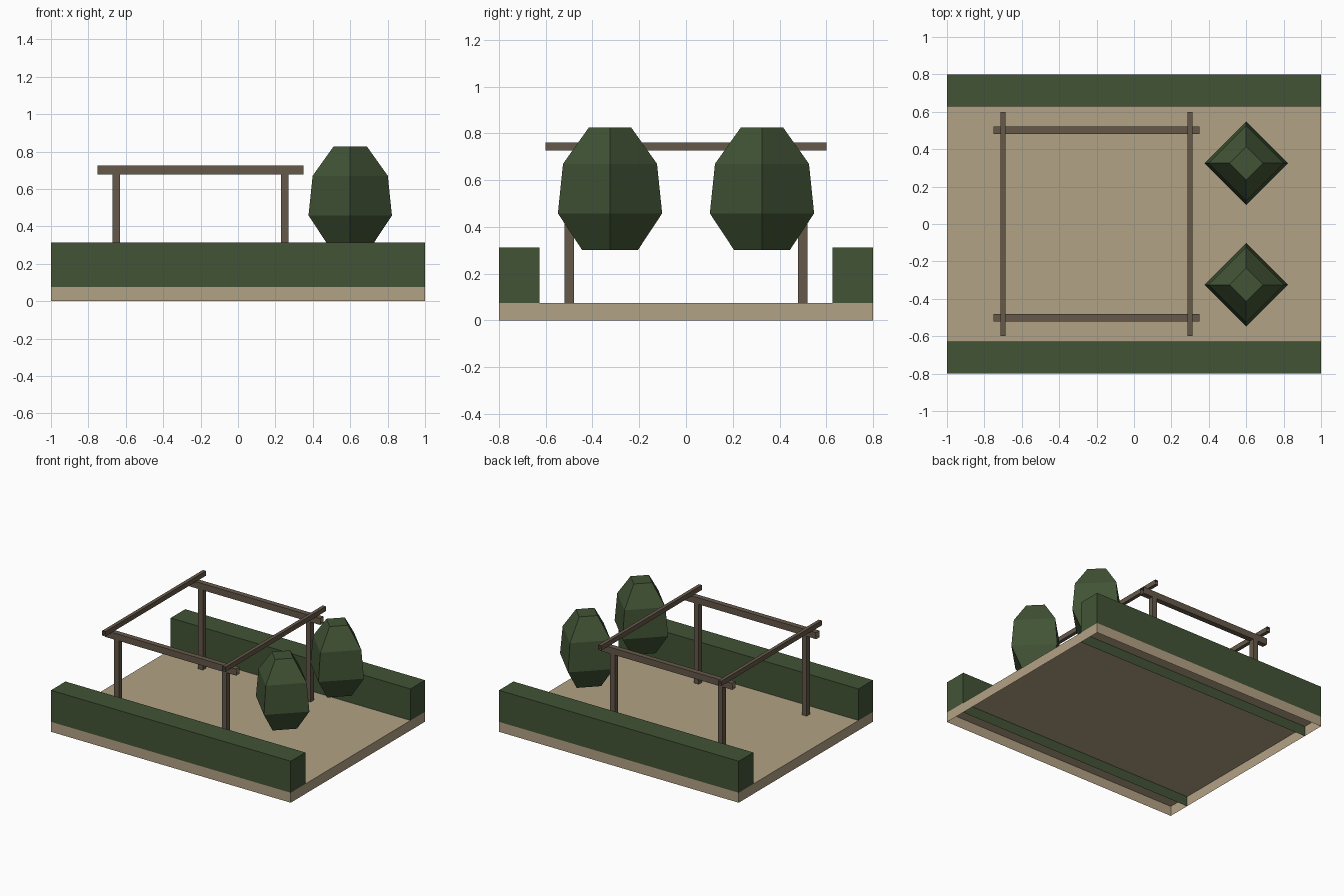
import bpy
import bmesh
from math import pi, cos, sin
from mathutils import Vector

cube = bpy.data.objects.get("Cube")
if cube:
    bpy.data.objects.remove(cube, do_unlink=True)


def material(name, rgb):
    m = bpy.data.materials.new(name)
    m.use_nodes = True
    colour = (*rgb, 1)
    m.diffuse_color = colour
    m.node_tree.nodes["Principled BSDF"].inputs["Base Color"].default_value = colour
    return m


SAND = material("sand", (0.45, 0.36, 0.235))
LEAF = material("leaf_green", (0.054, 0.088, 0.036))
WOOD = material("weathered_wood", (0.13, 0.098, 0.068))


def finish(bm, name, mat):
    mesh = bpy.data.meshes.new(name)
    bm.to_mesh(mesh)
    bm.free()
    mesh.materials.append(mat)
    obj = bpy.data.objects.new(name, mesh)
    bpy.context.collection.objects.link(obj)
    return obj


def box(name, low, high, mat, open_sides=()):
    """Box between two corners; faces pointing along open_sides are left out."""
    low, high = Vector(low), Vector(high)
    bm = bmesh.new()
    bmesh.ops.create_cube(bm, size=1)
    bm.normal_update()
    gone = [f for f in bm.faces if any(f.normal.dot(Vector(d)) > 0.9 for d in open_sides)]
    bmesh.ops.delete(bm, geom=gone, context="FACES")
    for v in bm.verts:
        v.co = (low + high) / 2 + v.co * (high - low)
    return finish(bm, name, mat)


def loft(name, centre, profile, sides, mat):
    """Faceted solid from (radius, height) rings, capped at both ends."""
    bm = bmesh.new()
    rings = [[bm.verts.new((centre[0] + r * cos(2 * pi * i / sides),
                            centre[1] + r * sin(2 * pi * i / sides), z))
              for i in range(sides)] for r, z in profile]
    for a, b in zip(rings, rings[1:]):
        for i in range(sides):
            j = (i + 1) % sides
            bm.faces.new((a[i], a[j], b[j], b[i]))
    bm.faces.new(rings[0][::-1])
    bm.faces.new(rings[-1])
    return finish(bm, name, mat)


X, Y, Z = Vector((1, 0, 0)), Vector((0, 1, 0)), Vector((0, 0, 1))
GROUND, HEDGE_TOP, HEDGE_IN = 0.075, 0.313, 0.627
BEAM_LOW, BEAM_TOP, RAFTER_TOP = 0.677, 0.726, 0.762
MID = -0.2  # centre of the pergola along x

# Hollow ground slab
box("ground", (-1, -0.8, 0), (1, 0.8, GROUND), SAND, [-Z])

for side, s in (("front", -1), ("back", 1)):
    # Hedge, with its inner wall running down through the slab
    y0, y1 = sorted((s * HEDGE_IN, s * 0.8))
    box(side + "_hedge", (-1, y0, GROUND), (1, y1, HEDGE_TOP), LEAF, [-Z])
    box(side + "_hedge_root", (-1, y0, 0), (1, y1, GROUND), LEAF, [X, -X, Z, -Z, Y * s])

    # Pergola posts and long beam
    y = s * 0.5
    for end, e in (("right", -1), ("left", 1)):
        x = MID + e * 0.45
        box(f"{side}_{end}_post", (x - 0.02, y - 0.02, GROUND),
            (x + 0.02, y + 0.02, BEAM_LOW), WOOD, [Z, -Z])
    box(side + "_beam", (MID - 0.55, y - 0.02, BEAM_LOW),
        (MID + 0.55, y + 0.02, BEAM_TOP), WOOD, [X, -X])

    # Faceted bush
    loft(side + "_bush", (0.6, s * 0.325),
         [(0.12, 0.302), (0.223, 0.458), (0.201, 0.67), (0.09, 0.826)], 4, LEAF)

# Rafters across the beams
for end, e in (("right", -1), ("left", 1)):
    x = MID + e * 0.5
    box(end + "_rafter", (x - 0.013, -0.6, BEAM_TOP), (x + 0.013, 0.6, RAFTER_TOP),
        WOOD, [Y, -Y])
